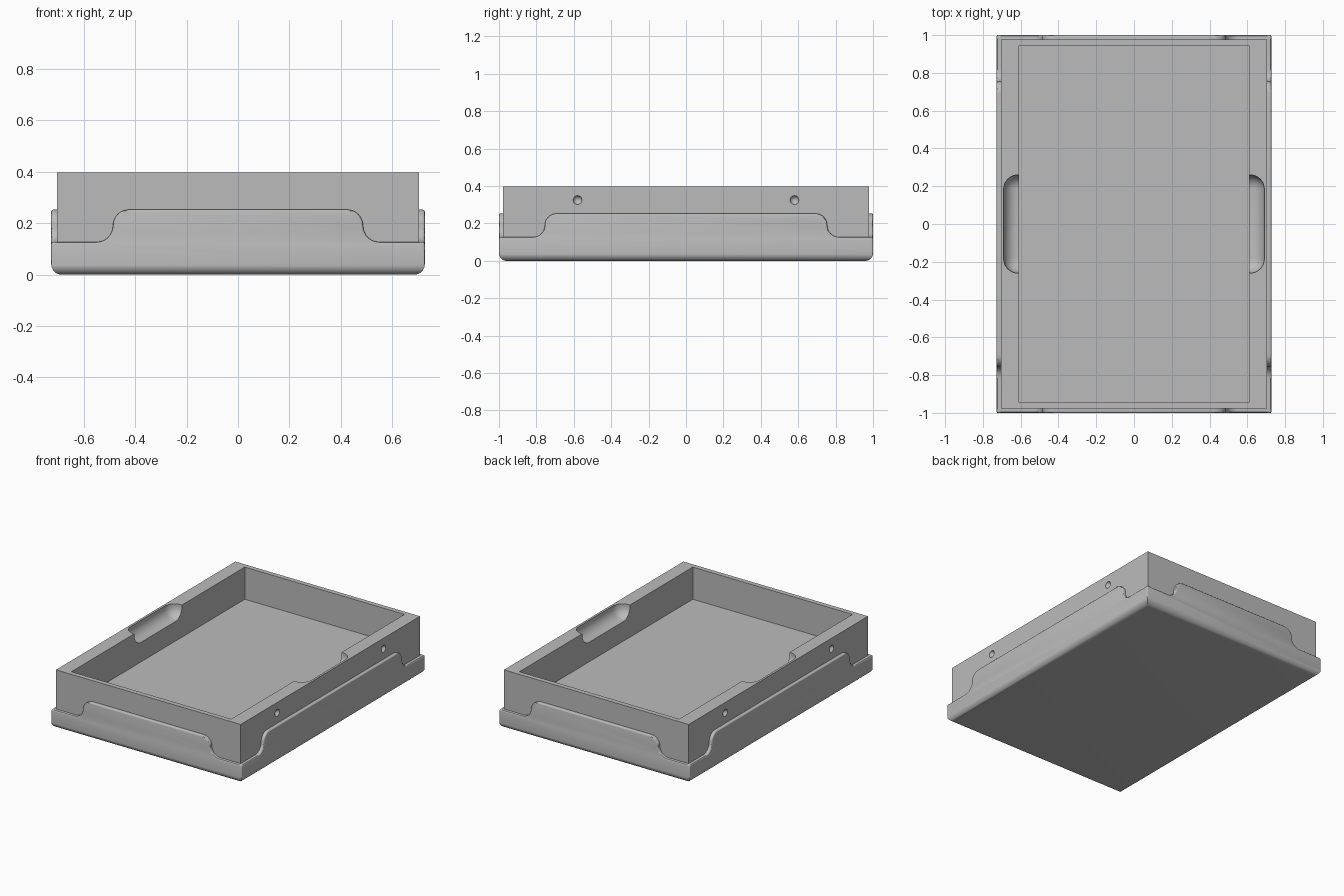
import bpy, bmesh, math
from mathutils import Vector

if "Cube" in bpy.data.objects:
    bpy.data.objects.remove(bpy.data.objects["Cube"])

# Overall dimensions
HX, HY, TOP = 0.727, 1.0, 0.397      # skirt half sizes and height
CX, CY = 0.705, 0.978                # upper wall half sizes
LOW, HIGH = 0.127, 0.253             # skirt heights

grey = bpy.data.materials.new("plain grey")
grey.use_nodes = True
COLOUR = (0.5, 0.5, 0.5, 1)
grey.diffuse_color = COLOUR
grey.node_tree.nodes["Principled BSDF"].inputs["Base Color"].default_value = COLOUR


def to_object(name, bm):
    bmesh.ops.recalc_face_normals(bm, faces=bm.faces)
    mesh = bpy.data.meshes.new(name)
    bm.to_mesh(mesh)
    bm.free()
    obj = bpy.data.objects.new(name, mesh)
    bpy.context.collection.objects.link(obj)
    mesh.materials.append(grey)
    return obj


def box(lo, hi):
    bm = bmesh.new()
    bmesh.ops.create_cube(bm, size=1)
    for v in bm.verts:
        v.co = Vector([(a + b) / 2 + c * (b - a) for a, b, c in zip(lo, hi, v.co)])
    return bm


def bevel(bm, edges, radius, segments):
    bmesh.ops.bevel(bm, geom=list(edges), offset=radius, segments=segments,
                    profile=0.5, affect='EDGES', clamp_overlap=True)


def skirt_line(mid, radius=0.063):
    """S-shaped steps rising from the corners to the raised middle."""
    right = []
    for i in range(9):      # upper convex round
        a = math.radians(90 - i * 11.25)
        right.append((mid - radius + radius * math.cos(a), HIGH - radius + radius * math.sin(a)))
    for i in range(1, 9):   # lower concave round
        a = math.radians(180 + i * 11.25)
        right.append((mid + radius + radius * math.cos(a), LOW + radius + radius * math.sin(a)))
    right.append((1.2, LOW))
    return [(-u, z) for u, z in reversed(right)] + right


def skirt_cutter(name, mid, inner, axis, sign):
    """Removes the thickness above the skirt line on one side."""
    bm = bmesh.new()
    outline = skirt_line(mid) + [(1.2, 0.6), (-1.2, 0.6)]

    def place(u, z):
        return (sign * inner, u, z) if axis == 0 else (u, sign * inner, z)
    face = bm.faces.new([bm.verts.new(place(u, z)) for u, z in outline])
    out = bmesh.ops.extrude_face_region(bm, geom=[face])
    shift = Vector((sign * 0.2, 0, 0)) if axis == 0 else Vector((0, sign * 0.2, 0))
    bmesh.ops.translate(bm, vec=shift, verts=[g for g in out["geom"] if isinstance(g, bmesh.types.BMVert)])
    return to_object(name, bm)


# Tray body with rounded bottom edges
bm = box((-HX, -HY, 0), (HX, HY, TOP))
bevel(bm, [e for e in bm.edges if all(v.co.z < 0.01 for v in e.verts)], 0.04, 8)
tray = to_object("tray", bm)

cutters = [to_object("cavity_cutter", box((-0.61, -0.945, 0.175), (0.61, 0.945, 0.6)))]
for sign, side in ((-1, "right"), (1, "left")):
    cutters.append(skirt_cutter(side + "_skirt_cutter", 0.755, CX, 0, sign))
    # Finger scoop in the inner wall
    xs = sorted((sign * 0.45, sign * 0.69))
    bm = box((xs[0], -0.26, 0.31), (xs[1], 0.26, 0.6))
    bevel(bm, bm.edges, 0.075, 8)
    cutters.append(to_object(side + "_scoop_cutter", bm))
    # Locating dimples in the outer wall
    for y in (-0.58, 0.58):
        bm = bmesh.new()
        bmesh.ops.create_uvsphere(bm, u_segments=24, v_segments=12, radius=0.024)
        bmesh.ops.translate(bm, vec=(sign * (CX + 0.003), y, 0.325), verts=bm.verts)
        cutters.append(to_object(side + "_dimple_cutter", bm))
for sign, side in ((-1, "front"), (1, "back")):
    cutters.append(skirt_cutter(side + "_skirt_cutter", 0.487, CY, 1, sign))

for cutter in cutters:
    mod = tray.modifiers.new(cutter.name, 'BOOLEAN')
    mod.operation, mod.solver, mod.object = 'DIFFERENCE', 'EXACT', cutter
shape = bpy.data.meshes.new_from_object(tray.evaluated_get(bpy.context.evaluated_depsgraph_get()))
tray.modifiers.clear()
tray.data = shape
for cutter in cutters:
    bpy.data.objects.remove(cutter)

# Small round on the skirt's outer edges
bm = bmesh.new()
bm.from_mesh(shape)
bmesh.ops.remove_doubles(bm, verts=bm.verts, dist=0.0002)


def on_outside(v):
    return max(abs(v.co.x) - HX, abs(v.co.y) - HY) > -0.001 and v.co.z > 0.039


bevel(bm, [e for e in bm.edges if all(on_outside(v) for v in e.verts)
           and len(e.link_faces) == 2 and e.calc_face_angle() > 0.8], 0.008, 3)
bm.to_mesh(shape)
bm.free()
shape.materials.clear()
shape.materials.append(grey)

bpy.ops.object.select_all(action='DESELECT')
tray.select_set(True)
bpy.context.view_layer.objects.active = tray
bpy.ops.object.shade_smooth_by_angle(angle=math.radians(30))
